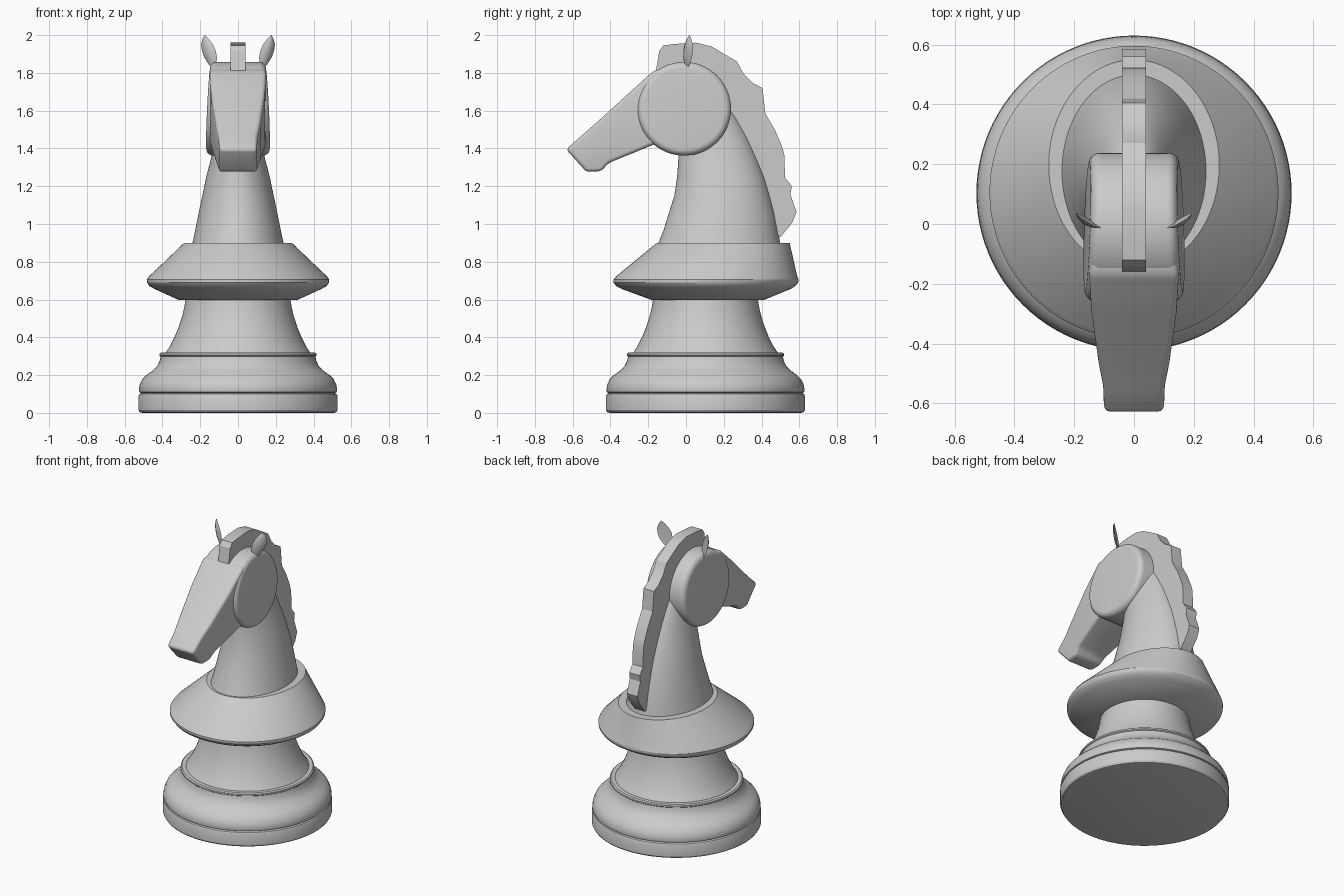
import bpy, bmesh
from math import sin, cos, pi, radians

cube = bpy.data.objects.get("Cube")
if cube:
    bpy.data.objects.remove(cube, do_unlink=True)


def finish(name, bm, smooth=30, bevel=0):
    """Turn a bmesh into a shaded object, optionally with rounded edges."""
    bmesh.ops.recalc_face_normals(bm, faces=bm.faces)
    mesh = bpy.data.meshes.new(name)
    bm.to_mesh(mesh)
    bm.free()
    obj = bpy.data.objects.new(name, mesh)
    bpy.context.collection.objects.link(obj)
    bpy.ops.object.select_all(action='DESELECT')
    obj.select_set(True)
    bpy.context.view_layer.objects.active = obj
    if bevel:
        mod = obj.modifiers.new("rounding", 'BEVEL')
        mod.width = bevel
        mod.segments = 4
        mod.limit_method = 'ANGLE'
        mod.angle_limit = radians(25)
        bpy.ops.object.modifier_apply(modifier=mod.name)
    if smooth:
        bpy.ops.object.shade_smooth_by_angle(angle=radians(smooth))
    return obj


def loft(name, rings, **style):
    """Skin equal-sized closed rings of points and cap both ends."""
    bm = bmesh.new()
    loops = [[bm.verts.new(p) for p in ring] for ring in rings]
    n = len(loops[0])
    for a, b in zip(loops, loops[1:]):
        for i in range(n):
            j = (i + 1) % n
            bm.faces.new((a[i], a[j], b[j], b[i]))
    bm.faces.new(loops[0])
    bm.faces.new(loops[-1])
    return finish(name, bm, **style)


def ellipse(cy, rx, ry, z, n=96):
    return [(rx * cos(2 * pi * i / n), cy + ry * sin(2 * pi * i / n), z)
            for i in range(n)]


def turned(name, profile, cy=0.103):
    return loft(name, [ellipse(cy, r, r, z) for r, z in profile])


# Round base: foot disc, swelling moulding and waisted stem
turned("foot_disc", [(.505, 0), (.52, .004), (.527, .015), (.527, .088),
                     (.522, .1), (.51, .106)])
turned("base_moulding", [(.51, .104), (.522, .11), (.525, .122), (.52, .15),
                         (.507, .178), (.485, .2), (.45, .225), (.427, .25),
                         (.415, .275), (.41, .298), (.416, .303),
                         (.416, .313), (.408, .319)])
turned("stem", [(.385, .315), (.36, .353), (.335, .403), (.314, .455),
                (.296, .51), (.284, .56), (.276, .61)])

# Collar, leaning back to an oval top
loft("collar", [ellipse(*r) for r in (
    (.115, .312, .295, .597), (.107, .44, .445, .655), (.105, .47, .475, .672),
    (.105, .482, .489, .69), (.106, .483, .49, .705), (.109, .472, .48, .722),
    (.197, .285, .352, .9))])

# Neck, from front edge, back edge, half width and height
neck = [(-.15, .5, .243, .89), (-.118, .487, .226, .97),
        (-.09, .47, .208, 1.06), (-.062, .447, .189, 1.15),
        (-.047, .418, .168, 1.25), (-.04, .378, .142, 1.35),
        (-.038, .33, .118, 1.46), (-.03, .275, .1, 1.56),
        (-.02, .215, .085, 1.65)]
loft("neck", [ellipse((f + b) / 2, w, (b - f) / 2, z) for f, b, w, z in neck])

# Cheeks: a rounded drum, wider toward the jaw
ROUND, RADIUS, HALF = .035, .248, .157
corner = [(HALF - ROUND * (1 - sin(a)), RADIUS - ROUND * (1 - cos(a)))
          for a in (i * pi / 12 for i in range(7))]
sections = [(-x, r) for x, r in reversed(corner)] + corner


def drum_ring(x, r, n=80):
    ring = []
    for i in range(n):
        y, z = r * cos(2 * pi * i / n), r * sin(2 * pi * i / n)
        ring.append((x * (1 - .3 * z - .2 * y), y - .01, z + 1.61))
    return ring


loft("cheeks", [drum_ring(x, r) for x, r in sections])

# Muzzle: tapering box, from brow to nose (top y, z, bottom y, z, half width)
muzzle = [(-.06, 1.835, -.02, 1.48, .14), (-.17, 1.812, -.172, 1.42, .15),
          (-.3, 1.695, -.24, 1.392, .142), (-.47, 1.54, -.412, 1.322, .118),
          (-.55, 1.47, -.447, 1.28, .103), (-.635, 1.395, -.527, 1.276, .1)]
loft("muzzle", [[(-w, ty, tz), (w, ty, tz), (w, by, bz), (-w, by, bz)]
                for ty, tz, by, bz, w in muzzle], bevel=.02, smooth=40)

# Mane: a flat crest with a wavy outer edge
mane = [(-.16, 1.805), (-.142, 1.915), (-.12, 1.945), (-.06, 1.953),
        (.055, 1.96), (.135, 1.94), (.22, 1.89), (.27, 1.86), (.305, 1.795),
        (.355, 1.745), (.405, 1.72), (.42, 1.585), (.47, 1.5), (.505, 1.42),
        (.52, 1.37), (.525, 1.245), (.56, 1.2), (.553, 1.155), (.585, 1.065),
        (.565, 1.01), (.5, .93), (.42, 1.0), (.36, 1.25), (.24, 1.5),
        (.1, 1.72), (-.05, 1.78)]
loft("mane", [[(x, y, z) for y, z in mane] for x in (-.04, .04)], smooth=20)

# Ears: cupped leaves, from centre x, height and half width
leaf = [(.128, 1.82, .008), (.136, 1.85, .026), (.146, 1.885, .039),
        (.155, 1.92, .042), (.164, 1.95, .036), (.171, 1.978, .021),
        (.176, 2.0, .002)]
for name, side in (("left_ear", 1), ("right_ear", -1)):
    rings = []
    for cx, z, w in leaf:
        dx, dy = w * .87, w * .6
        cy = .01 + (cx - .15) * .3
        rings.append([(side * (cx + u * dx + v * w * .6),
                       cy + u * dy - v * w * .8, z)
                      for u, v in ((-1, 0), (-.5, .3), (0, .4), (.5, .3),
                                   (1, 0), (.5, .05), (0, .08), (-.5, .05))])
    loft(name, rings, smooth=50)
